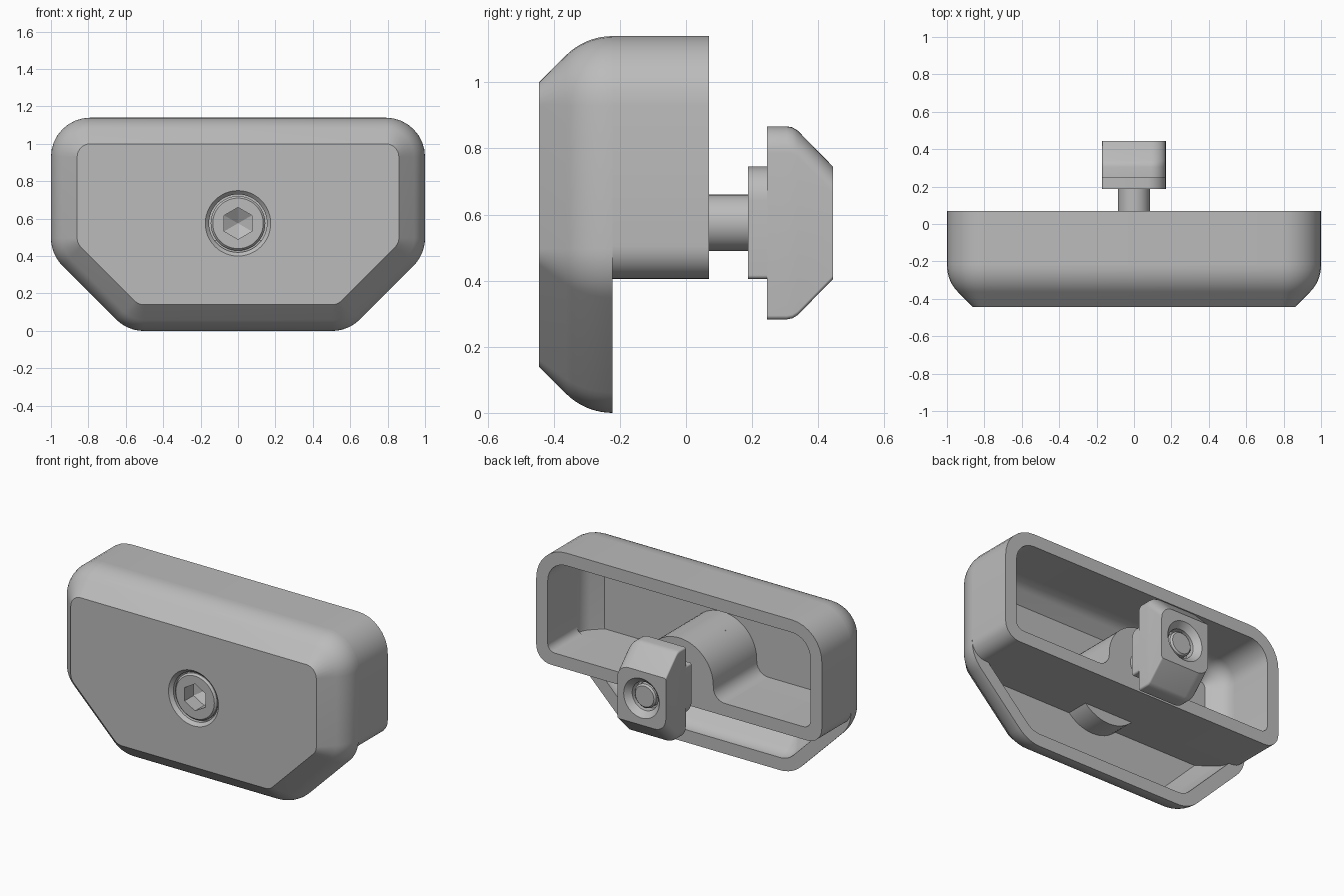
import bpy, bmesh
from math import sin, cos, tan, pi, radians
from mathutils import Vector

if "Cube" in bpy.data.objects:
    bpy.data.objects.remove(bpy.data.objects["Cube"], do_unlink=True)

grey = bpy.data.materials.new("plain_grey")
grey.use_nodes = True
grey.diffuse_color = (0.5, 0.5, 0.5, 1)
grey.node_tree.nodes["Principled BSDF"].inputs["Base Color"].default_value = (0.5, 0.5, 0.5, 1)

CZ = 0.575       # height of the screw axis
T = 0.08         # wall thickness
BACK = 0.07      # rear plane of the housing
LIP = -0.222     # rear plane of the front shell


def loft(name, rings, ring_closed=False):
    """Skin (y, outline) rings along y; cap the ends or join last to first."""
    bm = bmesh.new()
    loops = [[bm.verts.new((x, y, z)) for x, z in pts] for y, pts in rings]
    pairs = list(zip(loops, loops[1:]))
    if ring_closed:
        pairs.append((loops[-1], loops[0]))
    else:
        bm.faces.new(loops[0])
        bm.faces.new(loops[-1])
    for a, b in pairs:
        n = len(a)
        for i in range(n):
            j = (i + 1) % n
            bm.faces.new((a[i], a[j], b[j], b[i]))
    bmesh.ops.recalc_face_normals(bm, faces=bm.faces)
    mesh = bpy.data.meshes.new(name)
    bm.to_mesh(mesh)
    bm.free()
    mesh.materials.append(grey)
    ob = bpy.data.objects.new(name, mesh)
    bpy.context.collection.objects.link(ob)
    return ob


def rounded(corners, n=8):
    """Convex outline from (x, z, radius) corners."""
    out = []
    for i, (x, z, r) in enumerate(corners):
        p = Vector((x, z))
        a = (Vector(corners[i - 1][:2]) - p).normalized()
        b = (Vector(corners[(i + 1) % len(corners)][:2]) - p).normalized()
        half = a.angle(b) / 2
        c = p + (a + b).normalized() * (r / sin(half))
        start, end = p + a * (r / tan(half)) - c, p + b * (r / tan(half)) - c
        sweep = start.angle_signed(end)
        for k in range(n + 1):
            t = -sweep * k / n
            out.append((c.x + start.x * cos(t) - start.y * sin(t),
                        c.y + start.x * sin(t) + start.y * cos(t)))
    return out


def circle(r, n=48, turn=0.0):
    return [(r * cos(turn + 2 * pi * i / n), CZ + r * sin(turn + 2 * pi * i / n)) for i in range(n)]


def turned(name, profile, n=48, turn=0.0):
    return loft(name, [(y, circle(r, n, turn)) for y, r in profile])


def cut(targets, cutter):
    cutter.hide_render = True
    for ob in targets:
        m = ob.modifiers.new("cut", "BOOLEAN")
        m.operation, m.solver, m.object = "DIFFERENCE", "EXACT", cutter
        bpy.context.view_layer.objects.active = ob
        bpy.ops.object.modifier_apply(modifier=m.name)
    bpy.data.objects.remove(cutter, do_unlink=True)


def cover_outline(d):
    """Six-sided cover outline, inset by d."""
    r, k = 0.21 - d, d * tan(pi / 8)
    right = [(0.59 - k, d, r), (1 - d, 0.41 + k, r), (1 - d, 1.14 - d, r)]
    return rounded(right + [(-x, z, q) for x, z, q in reversed(right)])


def box_outline(d, low_r):
    lo, hi, w, r = 0.405 + d, 1.14 - d, 1 - d, 0.21 - d
    return rounded([(w, lo, low_r), (w, hi, r), (-w, hi, r), (-w, lo, low_r)])


def edge_arc(r):
    """Rounded shoulder between the chamfer and the side wall."""
    ts = [radians(45 - 5 * i) for i in range(10)]
    return [(LIP - r * sin(t), cover_outline(0.2 - r * cos(t))) for t in ts]


# hollow front shell: outer skin, rim, inner skin, then floor and face caps
outer = [(-0.445, cover_outline(0.14))] + edge_arc(0.2)
inner = [(-0.365, cover_outline(0.173))] + edge_arc(0.2 - T)
front_shell = loft("front_shell", outer + inner[::-1])

# rear sleeve and the shelf that continues it to the shell floor
loft("rear_sleeve", [(LIP, box_outline(0, 0.1)), (BACK, box_outline(0, 0.1)),
                     (BACK, box_outline(T, 0.05)), (LIP, box_outline(T, 0.05))], True)


def slab(w):
    return [(-w, 0.405), (w, 0.405), (w, 0.485), (-w, 0.485)]


loft("shelf", [(-0.4, slab(0.84)), (-0.3, slab(0.93)), (LIP, slab(0.93))])

# screw boss, filleted onto the shelf, with its short round base
R = 0.24
fillet = [(0.32 + 0.08 * cos(t), 0.565 + 0.08 * sin(t))
          for t in [radians(270 - 15 * i) for i in range(7)]]
arch = [(R * cos(pi * i / 32), CZ + R * sin(pi * i / 32)) for i in range(33)]
profile = [(0.32, 0.45)] + fillet + arch + [(-x, z) for x, z in reversed(fillet)] + [(-0.32, 0.45)]
boss = loft("screw_boss", [(-0.38, profile), (BACK, profile)])
boss_base = turned("boss_base", [(-0.38, R), (LIP, R)])

# counterbore through the face
cut([front_shell, boss, boss_base],
    turned("bore_cutter", [(-0.46, 0.19), (-0.425, 0.155), (-0.25, 0.155)]))

# screw head with hex socket, and shaft
head = turned("screw_head", [(-0.43, 0.135), (-0.418, 0.146), (-0.24, 0.146)])
cut([head], turned("socket_cutter", [(-0.45, 0.085), (-0.34, 0.085), (-0.29, 0.002)], 6, pi / 6))
turned("screw_shaft", [(-0.26, 0.085), (0.30, 0.085)])
turned("screw_tip", [(0.30, 0.075), (0.405, 0.075), (0.415, 0.065)])


# clamping nut: collar and tapered hammer head, two opposite corners rounded
def nut_outline(h, big):
    w, small = 0.17, 0.012
    return rounded([(w, CZ - h, small), (w, CZ + h, big), (-w, CZ + h, small), (-w, CZ - h, big)])


collar = loft("nut_collar", [(0.187, nut_outline(0.17, 0.1)), (0.247, nut_outline(0.17, 0.1))])
nut = loft("clamp_nut", [(y, nut_outline(h, 0.08)) for y, h in
                         [(0.245, 0.292), (0.305, 0.292), (0.322, 0.289), (0.338, 0.279), (0.445, 0.17)]])
cut([nut], turned("nut_cutter", [(0.46, 0.14), (0.41, 0.09), (0.36, 0.09)]))

# smooth curves, crisp edges
for ob in bpy.context.scene.objects:
    ob.select_set(ob.type == "MESH")
bpy.context.view_layer.objects.active = front_shell
bpy.ops.object.shade_smooth_by_angle(angle=radians(30))
